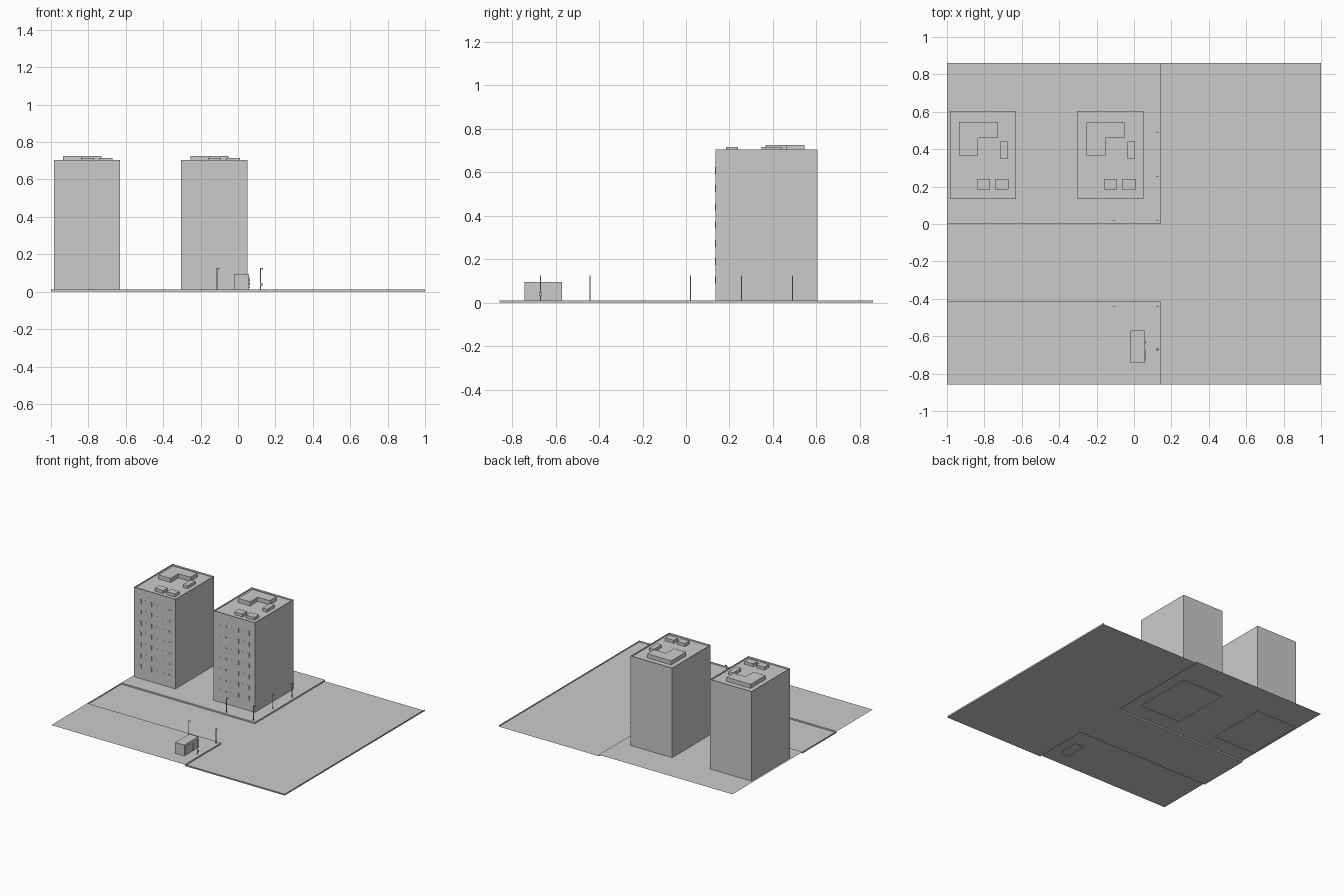
import bpy
import bmesh

if "Cube" in bpy.data.objects:
    bpy.data.objects.remove(bpy.data.objects["Cube"])

grey = bpy.data.materials.new("light_grey")
grey.diffuse_color = (0.6, 0.6, 0.6, 1)
grey.use_nodes = True
grey.node_tree.nodes["Principled BSDF"].inputs["Base Color"].default_value = grey.diffuse_color

PAVE = 0.011          # pavement height above the road
TOP = 0.705           # top of the tower parapets


def finish(name, bm):
    me = bpy.data.meshes.new(name)
    bm.to_mesh(me)
    bm.free()
    me.materials.append(grey)
    ob = bpy.data.objects.new(name, me)
    bpy.context.collection.objects.link(ob)
    return ob


def quad(bm, *pts):
    return bm.faces.new([bm.verts.new(p) for p in pts])


def flat(bm, x0, x1, y0, y1, z):
    return quad(bm, (x0, y0, z), (x1, y0, z), (x1, y1, z), (x0, y1, z))


def upright(bm, a, b, z0, z1):
    return quad(bm, (*a, z0), (*b, z0), (*b, z1), (*a, z1))


def prism(bm, outline, z0, z1, bottom=False):
    """Vertical walls and a cap over a counter-clockwise outline; returns the cap."""
    lo = [bm.verts.new((x, y, z0)) for x, y in outline]
    hi = [bm.verts.new((x, y, z1)) for x, y in outline]
    n = len(outline)
    for i in range(n):
        j = (i + 1) % n
        bm.faces.new((lo[i], lo[j], hi[j], hi[i]))
    if bottom:
        bm.faces.new(lo[::-1])
    return bm.faces.new(hi)


def box(bm, x0, x1, y0, y1, z0, z1, bottom=False):
    return prism(bm, [(x0, y0), (x1, y0), (x1, y1), (x0, y1)], z0, z1, bottom)


# Road: a T-junction surface with thin rims on its open ends
bm = bmesh.new()
flat(bm, 0.145, 1, -0.857, 0.86, 0)
flat(bm, -1, 0.145, -0.415, 0, 0)
upright(bm, (1, -0.857), (1, 0.86), 0, PAVE)
upright(bm, (0.145, -0.857), (1, -0.857), 0, PAVE)
upright(bm, (-1, 0), (-1, -0.415), 0, PAVE)
finish("road", bm)

# Pavements: raised surfaces with kerbs on the road sides
for name, y0, y1, kerb_y in (("back_pavement", 0, 0.86, 0),
                             ("front_pavement", -0.857, -0.415, -0.415)):
    bm = bmesh.new()
    flat(bm, -1, 0.145, y0, y1, PAVE)
    upright(bm, (0.145, y0), (0.145, y1), 0, PAVE)
    ends = [(-1, kerb_y), (0.145, kerb_y)]
    if kerb_y < 0:
        ends.reverse()
    upright(bm, *ends, 0, PAVE)
    finish(name, bm)


def tower(label, x, flip):
    w, y0, y1 = 0.355, 0.135, 0.605
    # Walls with a sunken roof inside the parapet
    bm = bmesh.new()
    cap = box(bm, x, x + w, y0, y1, PAVE - 0.002, TOP)
    bmesh.ops.inset_region(bm, faces=[cap], thickness=0.018)
    roof = bmesh.ops.extrude_face_region(bm, geom=[cap])
    bm.faces.remove(cap)
    verts = [g for g in roof["geom"] if isinstance(g, bmesh.types.BMVert)]
    bmesh.ops.translate(bm, verts=verts, vec=(0, 0, -0.012))
    finish(label + "_tower_walls", bm)

    # L-shaped plant room and small roof units
    zr = TOP - 0.012
    bm = bmesh.new()
    prism(bm, [(x + a, b) for a, b in ((0.05, 0.365), (0.152, 0.365), (0.152, 0.46),
                                       (0.255, 0.46), (0.255, 0.545), (0.05, 0.545))],
          zr, 0.725)
    finish(label + "_plant_room", bm)
    bm = bmesh.new()
    for a, b, c, d in ((0.27, 0.31, 0.347, 0.442),
                       (0.145, 0.215, 0.185, 0.24),
                       (0.242, 0.315, 0.185, 0.24)):
        box(bm, x + a, x + b, c, d, zr, 0.716)
    finish(label + "_roof_units", bm)

    # Seven floors of windows on the front: tall panes on one side, small on the other
    bm = bmesh.new()
    for floor in range(7):
        z = 0.105 + floor * 0.084
        for c, hw, hh in ((0.055, 0.007, 0.016), (0.1, 0.007, 0.016), (0.145, 0.007, 0.016),
                          (0.2, 0.006, 0.005), (0.25, 0.006, 0.005), (0.3, 0.006, 0.005)):
            m = x + (w - c if flip else c)
            box(bm, m - hw, m + hw, y0 - 0.002, y0 + 0.001, z - hh, z + hh, True)
    finish(label + "_tower_windows", bm)


tower("left", -0.985, False)
tower("right", -0.305, True)

# Kiosk with a serving window, door bits and a small shelf on its right side
bm = bmesh.new()
box(bm, -0.018, 0.06, -0.743, -0.57, PAVE - 0.002, 0.095)
finish("kiosk", bm)
bm = bmesh.new()
box(bm, 0.059, 0.062, -0.732, -0.675, 0.032, 0.078, True)
finish("kiosk_window", bm)
bm = bmesh.new()
for z in (0.025, 0.042, 0.06):
    box(bm, 0.059, 0.065, -0.64, -0.625, z - 0.004, z + 0.004, True)
finish("kiosk_fittings", bm)

# Street lamps: thin post with a short arm and lamp head
lamps = [(-0.112, 0.02), (0.12, 0.02), (0.12, 0.255), (0.12, 0.49),
         (-0.112, -0.442), (0.12, -0.442), (0.12, -0.67)]
bm = bmesh.new()
for x, y in lamps:
    box(bm, x - 0.002, x + 0.002, y - 0.002, y + 0.002, PAVE - 0.002, 0.126)
    box(bm, x + 0.002, x + 0.014, y - 0.0015, y + 0.0015, 0.122, 0.126, True)
    box(bm, x + 0.008, x + 0.014, y - 0.002, y + 0.002, 0.119, 0.122, True)
finish("street_lamps", bm)

# Litter box on the lamp beside the kiosk
bm = bmesh.new()
box(bm, 0.121, 0.13, -0.676, -0.664, 0.03, 0.046, True)
finish("litter_box", bm)
